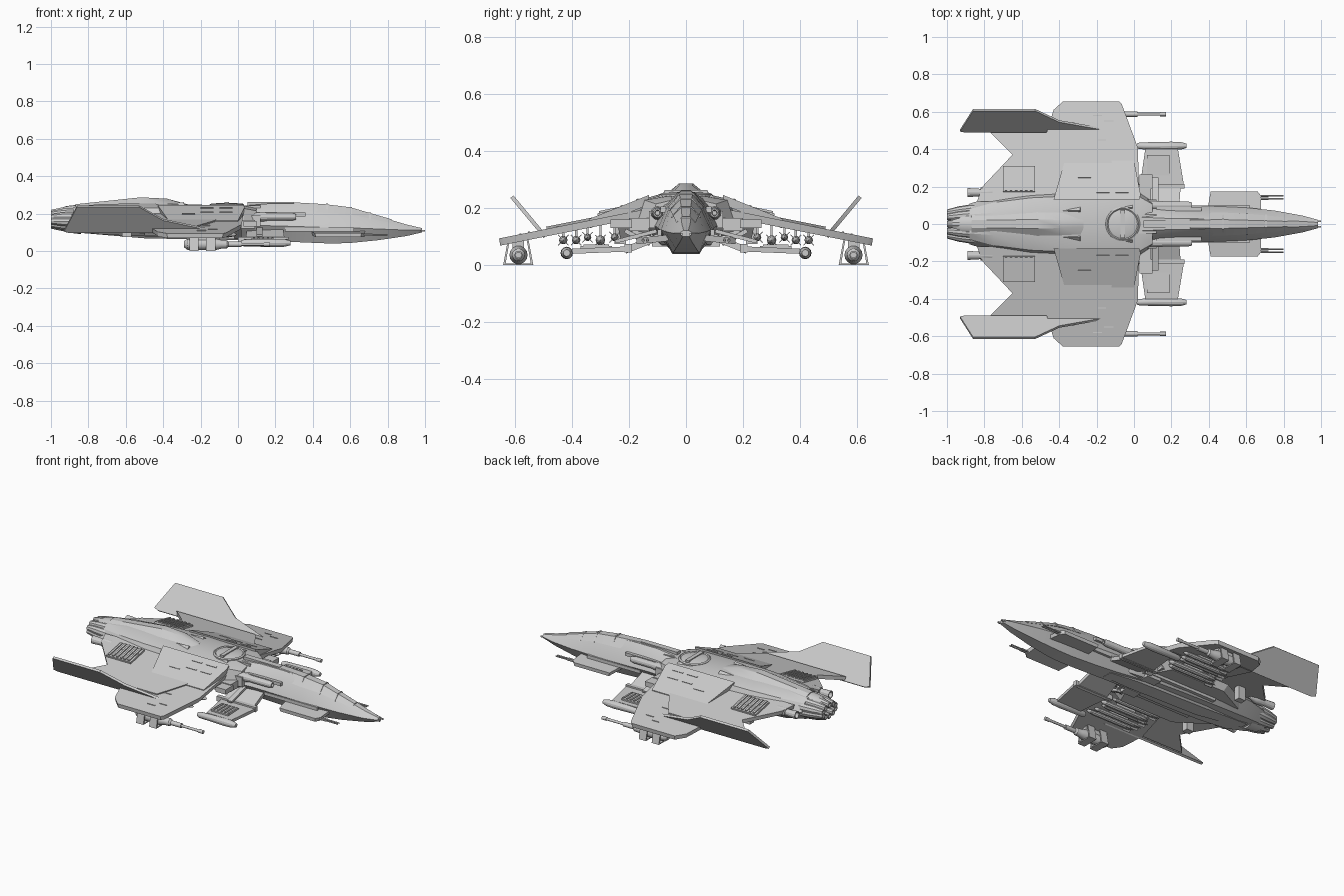
import bpy, bmesh, math
from mathutils import Matrix, Vector


def finish(name, bm, mirror=False, angle=28):
    """Turn a bmesh into an object, keep hard edges sharp, optionally mirror across y."""
    bmesh.ops.recalc_face_normals(bm, faces=bm.faces)
    for f in bm.faces:
        f.smooth = True
    for e in bm.edges:
        e.smooth = len(e.link_faces) == 2 and e.calc_face_angle(0) < math.radians(angle)
    me = bpy.data.meshes.new(name)
    bm.to_mesh(me)
    bm.free()
    ob = bpy.data.objects.new(name, me)
    bpy.context.collection.objects.link(ob)
    if mirror:
        m = ob.modifiers.new("Mirror", 'MIRROR')
        m.use_axis = (False, True, False)
        m.use_mirror_merge = False
    return ob


def add_loft(bm, rings):
    vs = [[bm.verts.new(p) for p in r] for r in rings]
    n = len(vs[0])
    for a, b in zip(vs, vs[1:]):
        for i in range(n):
            bm.faces.new((a[i], a[(i + 1) % n], b[(i + 1) % n], b[i]))
    bm.faces.new(vs[0])
    bm.faces.new(vs[-1][::-1])


def hull(name, stations):
    """Each station: x, then (half width, z) pairs from top to bottom."""
    bm = bmesh.new()
    add_loft(bm, [[(x, w, z) for w, z in prof] + [(x, -w, z) for w, z in reversed(prof)]
                  for x, *prof in stations])
    return finish(name, bm)


def plate(name, pts, zfun, t, inset=0.0):
    """Mirrored slab: plan outline in xy, top surface from zfun(y), thickness t."""
    bm = bmesh.new()
    cx = sum(p[0] for p in pts) / len(pts)
    cy = sum(p[1] for p in pts) / len(pts)
    k = 1 - inset
    low = [(cx + (x - cx) * k, cy + (y - cy) * k) for x, y in pts]
    add_loft(bm, [[(x, y, zfun(y)) for x, y in pts],
                  [(x, y, zfun(y) - t) for x, y in low]])
    return finish(name, bm, True)


def add_lathe(bm, prof, y, z, n=12):
    """Revolve (x, r) profile about an x-parallel axis."""
    add_loft(bm, [[(x, y + max(r, .0005) * math.cos(2 * math.pi * i / n),
                    z + max(r, .0005) * math.sin(2 * math.pi * i / n)) for i in range(n)]
                  for x, r in prof])


def lathe(name, prof, y, z, n=12, mirror=True):
    bm = bmesh.new()
    add_lathe(bm, prof, y, z, n)
    return finish(name, bm, mirror)


def add_box(bm, x0, x1, y0, y1, z0, z1, roll=0):
    c = Vector(((x0 + x1) / 2, (y0 + y1) / 2, (z0 + z1) / 2))
    bmesh.ops.create_cube(bm, size=1, matrix=Matrix.Translation(c) @ Matrix.Rotation(roll, 4, 'X')
                          @ Matrix.Diagonal((x1 - x0, y1 - y0, z1 - z0, 1)))


def boxes(name, items, mirror=True):
    bm = bmesh.new()
    for it in items:
        add_box(bm, *it)
    return finish(name, bm, mirror)


wing_z = lambda y: .155 - .2 * (y - .35)
shoulder_z = lambda y: .238 - .4 * (y - .15)

# Faceted forward fuselage
hull("forward_fuselage", [
    (.985, (.008, .122), (.014, .119), (.022, .113), (.012, .100)),
    (.90, (.014, .142), (.028, .130), (.045, .112), (.022, .080)),
    (.75, (.020, .186), (.048, .155), (.072, .118), (.036, .058)),
    (.60, (.024, .228), (.056, .190), (.088, .124), (.046, .043)),
    (.50, (.026, .240), (.060, .200), (.092, .125), (.048, .040)),
    (.35, (.028, .254), (.064, .210), (.098, .130), (.050, .046)),
    (.18, (.030, .255), (.070, .210), (.103, .135), (.055, .055)),
    (-.05, (.040, .235), (.090, .210), (.130, .140), (.070, .070))])
# Main hull and tail body
hull("main_hull", [
    (.10, (.050, .228), (.105, .215), (.120, .160), (.070, .075)),
    (.03, (.065, .242), (.145, .228), (.165, .165), (.085, .070)),
    (-.30, (.070, .250), (.152, .232), (.185, .155), (.095, .075)),
    (-.55, (.070, .255), (.140, .228), (.175, .155), (.095, .080)),
    (-.75, (.060, .250), (.115, .222), (.150, .160), (.085, .090)),
    (-.88, (.050, .235), (.080, .212), (.108, .165), (.060, .108))])
# Dorsal spine
hull("dorsal_spine", [
    (-.27, (.015, .250), (.060, .245)), (-.38, (.022, .280), (.062, .250)),
    (-.52, (.024, .287), (.066, .252)), (-.87, (.020, .250), (.055, .232))])
# Canopy, slightly proud of the nose, with frames
hull("canopy", [
    (.82, (.014, .170), (.034, .150)), (.60, (.020, .234), (.056, .196)),
    (.46, (.024, .251), (.062, .204)), (.30, (.020, .260), (.058, .216))])
for i, (x, zt, zb, wt) in enumerate([(.60, .236, .19, .022), (.47, .253, .2, .026), (.70, .206, .168, .019)]):
    hull(f"canopy_frame_{i}", [(x + d, (wt, zt), (.060 if x < .65 else .052, zb)) for d in (0, .01)])
boxes("nose_probe", [(.97, 1, .012, .02, .105, .113)])
# Neck spine behind canopy and cheek strips
boxes("neck_spine", [(.05, .30, -.018, .018, .235, .262), (.0, .12, -.05, .05, .22, .243)], False)
boxes("cheek_strip", [(.25, .62, .085, .1, .105, .125), (.12, .36, .07, .09, .185, .205)])

# Upper dome turret
bm = bmesh.new()
add_loft(bm, [[(-.06 + r * math.cos(i * math.pi / 16), r * math.sin(i * math.pi / 16), z) for i in range(32)]
              for z, r in [(.225, .092), (.248, .092), (.254, .084), (.249, .078), (.256, .055), (.258, .001)]])
add_box(bm, -.072, -.048, -.075, .075, .25, .263)
finish("dome_turret", bm)
# Dorsal wedge intakes: open broad front, pointed tail
bm = bmesh.new()
for x, y, z in ((-.28, .085, .235), (.0, .1, .222)):
    add_loft(bm, [[(x - .2, y - .022, z), (x - .2, y - .014, z), (x - .2, y - .018, z + .008)],
                  [(x, y - .038, z - .01), (x, y + .034, z - .015), (x - .01, y - .012, z + .026)]])
finish("dorsal_wedges", bm, True)

# Wings: forward panel, swept rear panel, raised shoulder
plate("forward_wing", [(.03, .12), (.02, .41), (-.065, .64), (-.08, .655), (-.38, .655), (-.43, .61),
                       (-.47, .48), (-.42, .12)], wing_z, .026, .02)
plate("rear_wing", [(-.12, .34), (-.22, .49), (-.77, .49), (-.65, .37), (-.81, .2), (-.84, .12), (-.1, .12)],
      lambda y: wing_z(y) + .008, .025, .02)
plate("shoulder_panel", [(-.43, .13), (-.37, .34), (0, .34), (.035, .16), (.03, .13)], shoulder_z, .034, .03)
plate("wing_root_fairing", [(-.75, .1), (-.5, .24), (-.05, .24), (.0, .1)], lambda y: .165 - .1 * y, .05, .15)
# Panel seams on the shoulder and wing
bm = bmesh.new()
for x, y in [(-.2, .17), (-.1, .17), (-.2, .225), (-.1, .225), (-.3, .25)]:
    z = shoulder_z(y)
    add_box(bm, x, x + .07, y - .004, y + .004, z - .004, z + .003, -.38)
for x, y in [(-.22, .58), (-.16, .55), (-.2, .45)]:
    add_box(bm, x, x + .05, y - .003, y + .003, wing_z(y) - .003, wing_z(y) + .003)
finish("panel_ribs", bm, True)

# Canted tail fins
bm = bmesh.new()
outline = [(-.93, 0), (-.86, 1), (-.53, 1), (-.40, .45), (-.17, .08), (-.2, -.06), (-.9, -.06)]
nrm = Vector((0, .135, -.11)).normalized() * .007
add_loft(bm, [[Vector((x, .5 + .11 * s, .108 + .132 * s)) + nrm * k for x, s in outline] for k in (-1, 1)])
finish("canted_fin", bm, True)

# Wing grilles with slats and small machinery blocks above and below
bm = bmesh.new()
slope = lambda y: .203 - .2 * (y - .17)
add_box(bm, -.70, -.53, .17, .31, .176, .196, -.2)
for i in range(6):
    x = -.69 + i * .027
    add_box(bm, x, x + .012, .175, .305, .187, .203, -.2)
for x, y in [(-.67, .2), (-.62, .23), (-.66, .26), (-.59, .27), (-.58, .21)]:
    add_box(bm, x, x + .045, y, y + .022, slope(y) - .02, slope(y) + .006, -.2)
add_box(bm, -.62, -.57, .21, .25, .075, .16)
finish("wing_grille", bm, True)

# Engine cluster: core nozzle, converging ring of nozzles, side thrusters
lathe("engine_core", [(-.84, .08), (-.92, .07), (-.975, .045), (-.975, .038), (-.92, .036), (-.92, 0)], 0, .17, 20, False)
bm = bmesh.new()
for i in range(10):
    a = (i + .5) * math.tau / 10
    n0 = len(bm.verts)
    add_lathe(bm, [(-.80, .024), (-.88, .028), (-.94, .026), (-1, .017), (-1, .012), (-.93, .015), (-.93, 0)], 0, 0, 10)
    bm.verts.ensure_lookup_table()
    for v in bm.verts[n0:]:
        k = 1 - max(0, -.86 - v.co.x) * 1.6
        v.co.y += .082 * k * math.cos(a)
        v.co.z += .17 + .044 * k * math.sin(a)
finish("engine_nozzles", bm)
lathe("side_thruster", [(-.72, .01), (-.76, .026), (-.82, .026), (-.82, .02), (-.89, .024), (-.89, .018), (-.84, .015),
                        (-.84, 0)], .168, .175, 12)

# Shoulder cannons beside the neck
lathe("shoulder_cannon", [(-.02, .024), (.14, .024), (.16, .02), (.29, .02), (.31, .015), (.31, .01), (.27, .008)],
      .1, .183, 12)
boxes("shoulder_cannon_mount", [(-.02, .12, .08, .13, .13, .19), (.03, .1, .19, .265, .13, .16),
                                (.0, .09, .13, .2, .12, .165)])
# Nose gun housings with twin barrels
plate("nose_gun_housing", [(.39, .06), (.41, .175), (.66, .175), (.68, .15), (.68, .06)], lambda y: .113 - .1 * y, .022, .04)
bm = bmesh.new()
for y in (.135, .15):
    add_lathe(bm, [(.6, .006), (.72, .006), (.72, .004), (.8, .004)], y, .088, 8)
finish("nose_gun_barrels", bm, True)

# Lower canards with arms, frames and tip pods
plate("canard_arm", [(.05, .07), (.24, .07), (.25, .21), (.04, .21)], lambda y: .15 - .4 * y, .025)
plate("canard", [(.03, .19), (.27, .19), (.235, .40), (.06, .40)], lambda y: .066 - .04 * (y - .2), .018)
boxes("canard_frame", [(.0, .27, .19, .215, .045, .075), (.07, .19, .26, .37, .05, .068)]
      + [(.08 + i * .025, .09 + i * .025, .27, .36, .06, .073) for i in range(5)])
lathe("canard_tip_pod", [(.015, .012), (.03, .018), (.2, .022), (.25, .02), (.28, .012)], .418, .043, 12)
boxes("canard_strut", [(.1, .13, .1, .25, .095, .108, -.25), (-.02, .02, .12, .22, .09, .105, .5)])

# Wingtip gun pods, cradle and barrels
bm = bmesh.new()
add_lathe(bm, [(-.29, .016), (-.27, .03), (-.12, .032), (-.09, .024), (-.06, .022), (-.05, .014), (.02, .014),
               (.02, .008), (.14, .008), (.14, .011), (.17, .011), (.17, .005)], .587, .036, 14)
finish("wingtip_gun", bm, True)
bm = bmesh.new()
for x0, x1 in ((-.26, -.21), (-.17, -.12)):
    for s in (-1, 1):
        prof = [(.028, .1), (.034, .1), (.053, 0), (.045, 0)]
        add_loft(bm, [[(x, .588 + s * a, z) for a, z in prof] for x in (x0, x1)])
    add_box(bm, x0, x1, .54, .636, 0, .006)
add_box(bm, -.25, -.12, .568, .608, .055, .1)
finish("gun_cradle", bm, True)

# Underwing missiles with pylons and tail fins
bm = bmesh.new()
for y, x0, r in [(.25, -.38, .014), (.30, -.34, .017), (.345, -.38, .013), (.385, -.36, .015), (.43, -.34, .015)]:
    z = .088 if r > .014 else .098
    add_lathe(bm, [(x0, r * .7), (x0 + .03, r), (x0 + .28, r), (x0 + .32, r * .6), (x0 + .335, 0)], y, z, 10)
    add_box(bm, x0 + .08, x0 + .22, y - .004, y + .004, z, wing_z(y) - .015)
    for roll in (math.pi / 4, -math.pi / 4):
        add_box(bm, x0, x0 + .05, y - .026, y + .026, z - .0015, z + .0015, roll)
finish("underwing_missiles", bm, True)

# Belly keel and conduits
hull("belly_keel", [
    (.2, (.05, .08), (.03, .052)), (.0, (.07, .09), (.045, .058)),
    (-.5, (.075, .1), (.045, .068)), (-.82, (.05, .12), (.025, .095))])
boxes("belly_conduits", [(-.5, .02, .1, .125, .085, .11), (-.35, -.05, .14, .19, .105, .135), (-.1, .0, .06, .12, .065, .1)])
